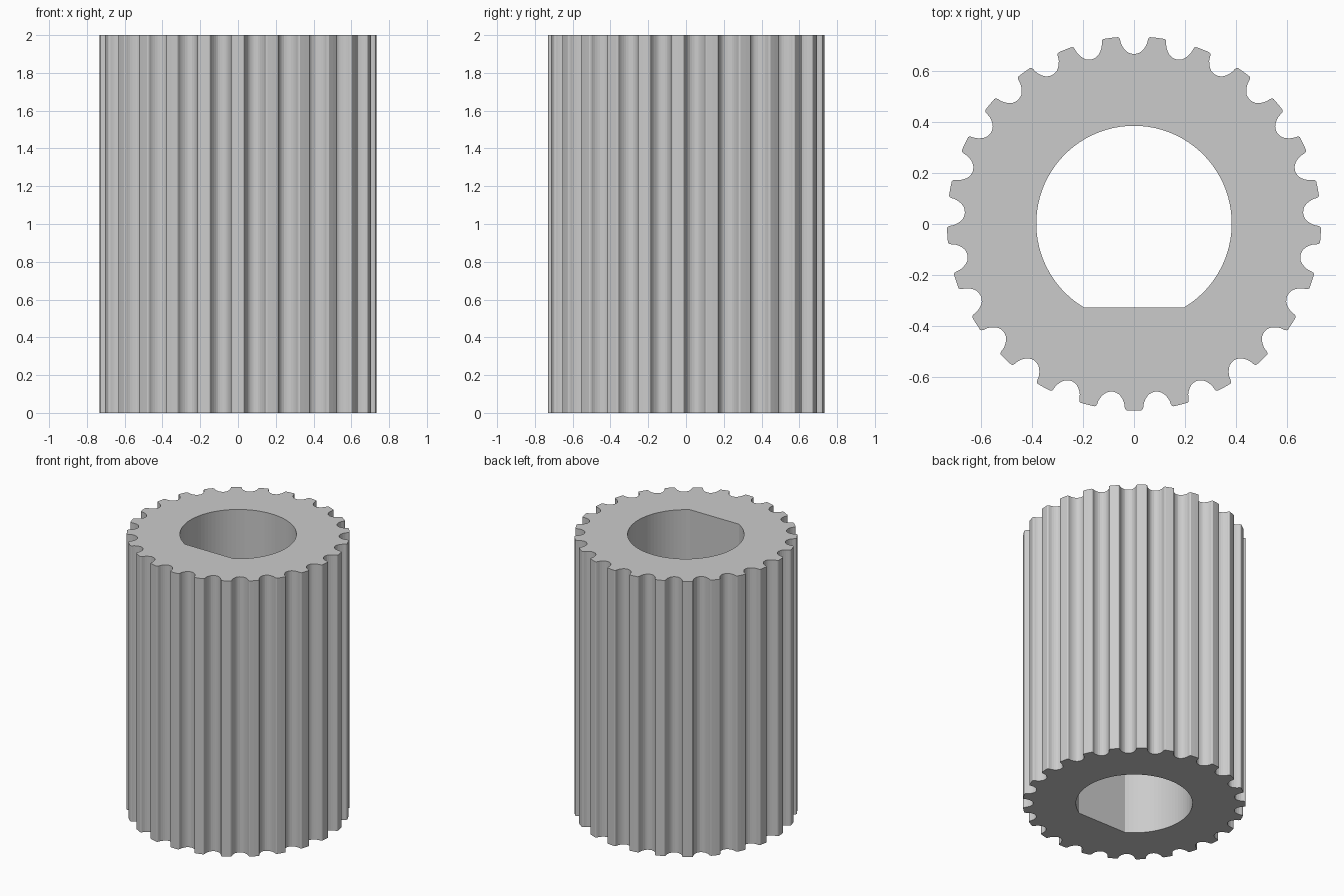
import bpy
import bmesh
import math
from mathutils import Matrix, Vector

if "Cube" in bpy.data.objects:
    bpy.data.objects.remove(bpy.data.objects["Cube"], do_unlink=True)

TEETH = 25
OUTER = 0.733
BORE = 0.383
FLAT_Y = -0.329
HEIGHT = 2.0
CENTRE_Y = 0.002

# Plain grey metal
metal = bpy.data.materials.new("grey metal")
metal.use_nodes = True
GREY = (0.6, 0.6, 0.6, 1.0)
metal.diffuse_color = GREY
metal.node_tree.nodes["Principled BSDF"].inputs["Base Color"].default_value = GREY

# Half of one belt groove: (half width, radius), from the tooth tip to the root
half_groove = [
    (0.0635, OUTER - 0.003), (0.058, OUTER - 0.006), (0.0545, OUTER - 0.013),
    (0.0525, OUTER - 0.022), (0.049, OUTER - 0.032), (0.042, OUTER - 0.044),
    (0.033, OUTER - 0.055), (0.023, OUTER - 0.063), (0.012, OUTER - 0.067),
]
groove = ([(-x, r) for x, r in half_groove]
          + [(0, OUTER - 0.069)]
          + list(reversed(half_groove)))


def toothed_outline():
    """Grooves repeated clockwise, starting at the back, joined by tooth tips."""
    points = []
    step = math.tau / TEETH
    for i in range(TEETH):
        turn = Matrix.Rotation(-i * step, 3, "Z")
        points += [turn @ Vector((x, r, 0)) for x, r in groove]
        # Tip arc of the tooth that follows the groove
        for k in (-0.15, 0, 0.15):
            a = math.pi / 2 - (i + 0.5 + k) * step
            points.append(Vector((OUTER * math.cos(a), OUTER * math.sin(a), 0)))
    return points


def bore_outline(segments=72):
    """Round bore cut off by a flat at the front, as on a D shaft."""
    start = math.asin(FLAT_Y / BORE)
    sweep = math.pi - 2 * start
    return [Vector((BORE * math.cos(start + sweep * i / segments),
                    BORE * math.sin(start + sweep * i / segments), 0))
            for i in range(segments + 1)]


def add_loop(bm, points):
    verts = [bm.verts.new(p) for p in points]
    return [bm.edges.new((v, verts[i - 1])) for i, v in enumerate(verts)]


# Toothed pulley: ring-shaped section pulled up to full height
bm = bmesh.new()
edges = add_loop(bm, toothed_outline()) + add_loop(bm, bore_outline())
bmesh.ops.triangle_fill(bm, use_beauty=True, edges=edges, normal=(0, 0, 1))
result = bmesh.ops.extrude_face_region(bm, geom=bm.faces[:], use_keep_orig=True)
top = [g for g in result["geom"] if isinstance(g, bmesh.types.BMVert)]
bmesh.ops.translate(bm, verts=top, vec=(0, 0, HEIGHT))
bmesh.ops.translate(bm, verts=bm.verts[:], vec=(0, CENTRE_Y, 0))
bmesh.ops.recalc_face_normals(bm, faces=bm.faces[:])

mesh = bpy.data.meshes.new("toothed_pulley")
bm.to_mesh(mesh)
bm.free()
mesh.materials.append(metal)
pulley = bpy.data.objects.new("toothed_pulley", mesh)
bpy.context.collection.objects.link(pulley)
